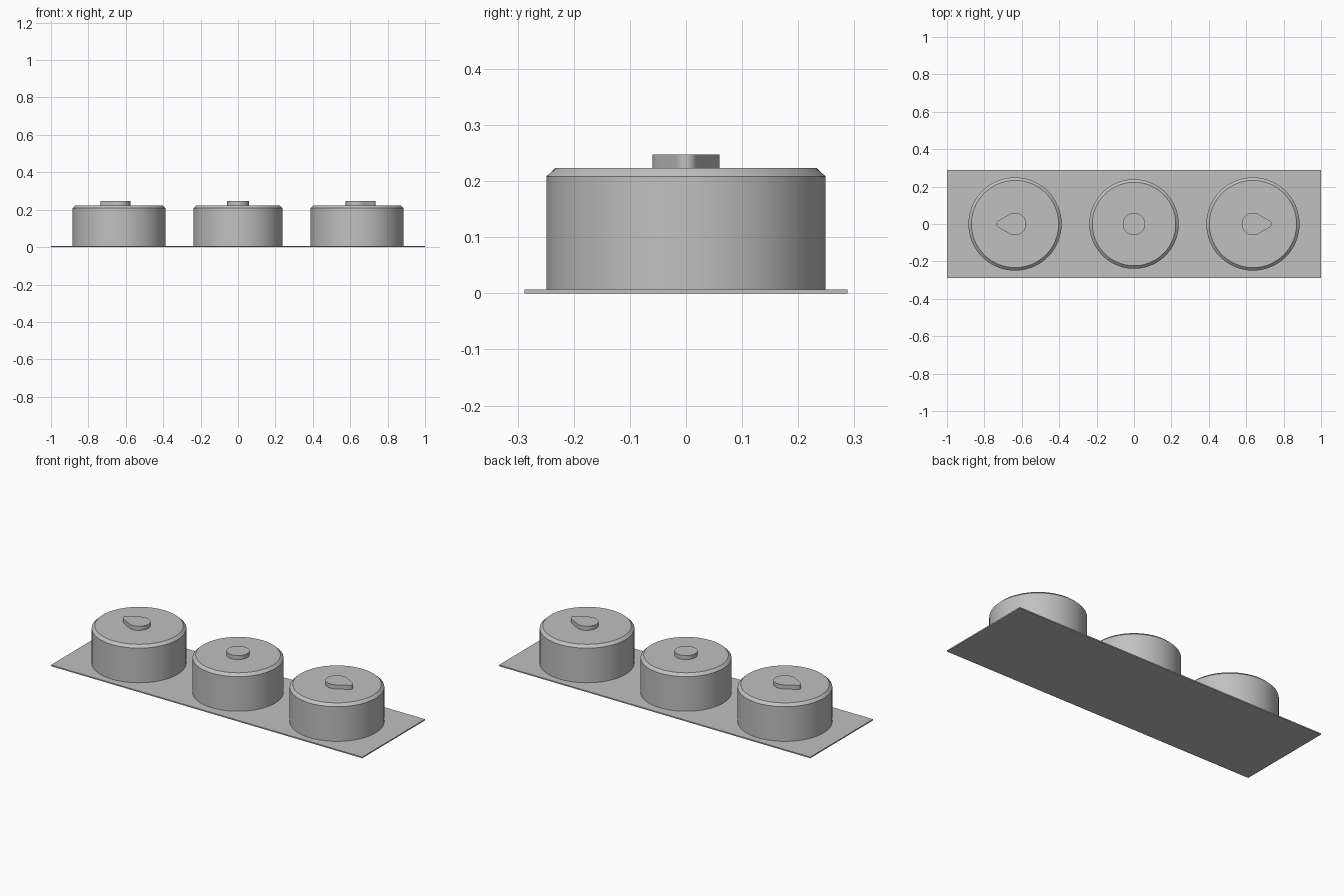
import bpy
import bmesh
from math import acos, cos, sin, pi, radians

cube = bpy.data.objects.get("Cube")
if cube:
    bpy.data.objects.remove(cube, do_unlink=True)

# One plain grey for the whole model
GREY = (0.53, 0.53, 0.53, 1)
grey = bpy.data.materials.new("plain grey")
grey.use_nodes = True
grey.diffuse_color = GREY
grey.node_tree.nodes["Principled BSDF"].inputs["Base Color"].default_value = GREY

PLATE_TOP, SHOULDER, DRUM_TOP, KNOB_TOP = 0.007, 0.208, 0.223, 0.247
CHAMFER = 0.016
SEGMENTS = 96


def arc(x, radius, start, end, steps):
    """Points along an arc centred on (x, 0)."""
    angles = [start + (end - start) * i / steps for i in range(steps + 1)]
    return [(x + radius * cos(a), radius * sin(a)) for a in angles]


def circle(radius):
    return arc(0, radius, 0, 2 * pi, SEGMENTS)[:-1]


def teardrop(radius, tip_radius, reach):
    """Round outline drawn out to a small rounded tip at +x."""
    tangent = acos((radius - tip_radius) / reach)
    return (arc(0, radius, tangent, 2 * pi - tangent, 48)
            + arc(reach, tip_radius, -tangent, tangent, 16))


def loft(name, layers, location=(0, 0, 0), turn=0):
    """Closed solid through (outline, height) layers, bottom to top."""
    bm = bmesh.new()
    rings = [[bm.verts.new((x, y, z)) for x, y in outline] for outline, z in layers]
    bm.faces.new(rings[0][::-1])
    bm.faces.new(rings[-1])
    for low, high in zip(rings, rings[1:]):
        for i in range(len(low)):
            j = (i + 1) % len(low)
            bm.faces.new((low[i], low[j], high[j], high[i]))
    mesh = bpy.data.meshes.new(name)
    bm.to_mesh(mesh)
    bm.free()
    mesh.materials.append(grey)
    obj = bpy.data.objects.new(name, mesh)
    bpy.context.collection.objects.link(obj)
    obj.location = location
    obj.rotation_euler.z = turn
    bpy.ops.object.select_all(action="DESELECT")
    obj.select_set(True)
    bpy.context.view_layer.objects.active = obj
    bpy.ops.object.shade_smooth_by_angle(angle=radians(25))
    return obj


# Thin rectangular base
corners = [(-1, -0.288), (1, -0.288), (1, 0.288), (-1, 0.288)]
loft("base_plate", [(corners, 0), (corners, PLATE_TOP)])

# Three chamfered drums, each with a raised knob; outer knobs point outwards
round_knob = circle(0.06)
pointed_knob = teardrop(0.06, 0.02, 0.08)
for side, x, radius, knob, turn in (
    ("right", -0.636, 0.249, pointed_knob, pi),
    ("middle", 0, 0.239, round_knob, 0),
    ("left", 0.636, 0.249, pointed_knob, 0),
):
    loft(side + "_drum", [
        (circle(radius), PLATE_TOP),
        (circle(radius), SHOULDER),
        (circle(radius - CHAMFER), DRUM_TOP),
    ], (x, 0, 0))
    loft(side + "_knob", [(knob, DRUM_TOP), (knob, KNOB_TOP)], (x, 0, 0), turn)
